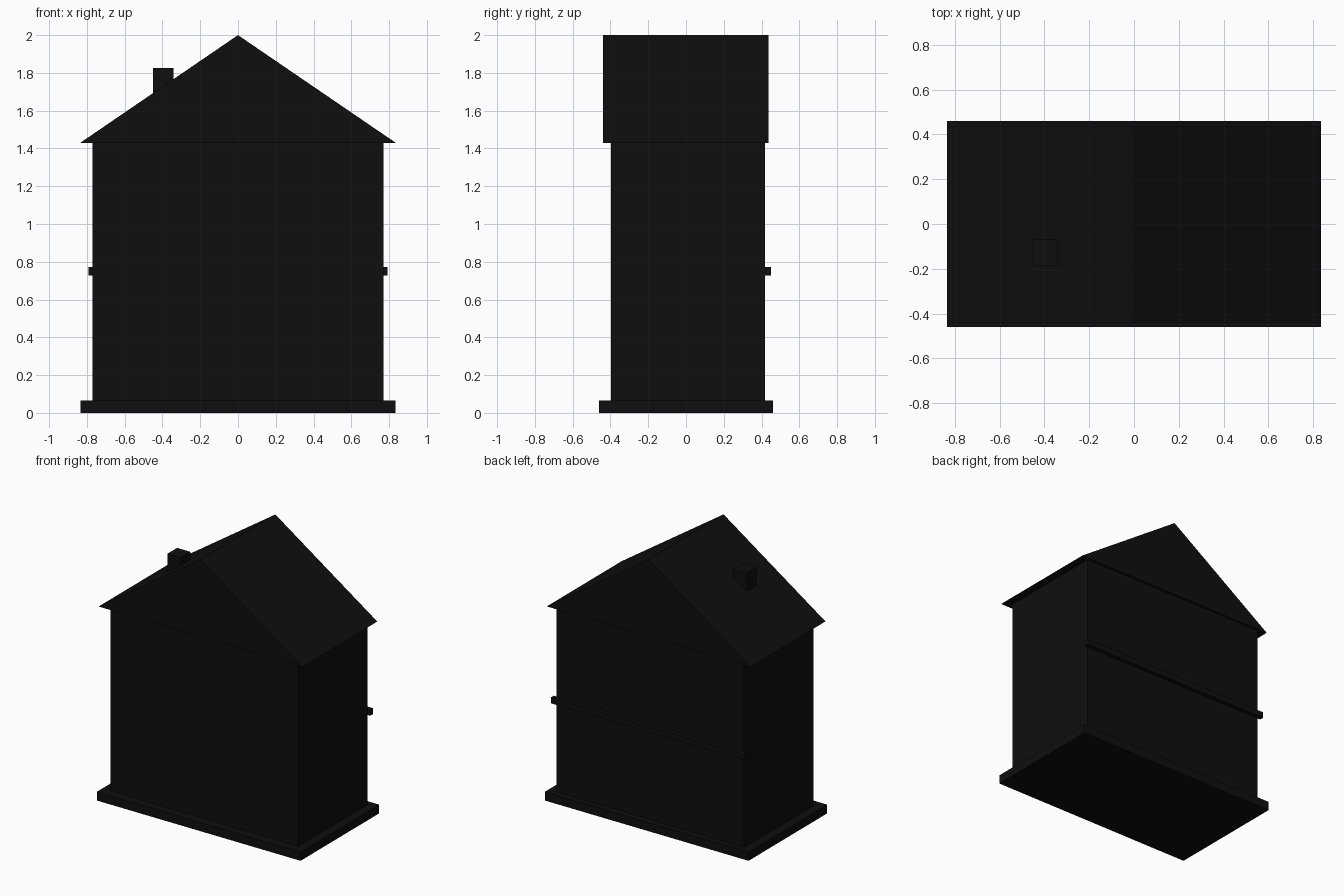
import bpy

if "Cube" in bpy.data.objects:
    bpy.data.objects.remove(bpy.data.objects["Cube"])

black = bpy.data.materials.new("near_black")
black.diffuse_color = (0.0045, 0.0045, 0.0045, 1)
black.use_nodes = True
black.node_tree.nodes["Principled BSDF"].inputs["Base Color"].default_value = black.diffuse_color


def add_mesh(name, verts, faces):
    mesh = bpy.data.meshes.new(name)
    mesh.from_pydata(verts, [], faces)
    mesh.materials.append(black)
    obj = bpy.data.objects.new(name, mesh)
    bpy.context.collection.objects.link(obj)
    return obj


def extrude_y(name, profile, y0, y1):
    """Extrude an x-z profile (counter-clockwise seen from the front)."""
    n = len(profile)
    verts = [(x, y, z) for y in (y0, y1) for x, z in profile]
    faces = [tuple(range(n)), tuple(range(2 * n - 1, n - 1, -1))]
    for i in range(n):
        j = (i + 1) % n
        faces.append((j, i, i + n, j + n))
    return add_mesh(name, verts, faces)


def box(name, x0, x1, y0, y1, z0, z1):
    return extrude_y(name, [(x0, z0), (x1, z0), (x1, z1), (x0, z1)], y0, y1)


# Ground slab and house body
box("base_slab", -0.835, 0.835, -0.46, 0.46, 0, 0.065)
box("house_body", -0.77, 0.77, -0.396, 0.418, 0.065, 1.43)

# Ledge between the storeys, on the back only
box("back_ledge", -0.792, 0.792, 0.418, 0.45, 0.728, 0.772)

# Gabled roof overhanging the walls
extrude_y("roof", [(-0.835, 1.43), (0.835, 1.43), (0, 2.0)], -0.44, 0.438)

# Chimney on the left slope
box("chimney", -0.45, -0.342, -0.185, -0.07, 1.65, 1.826)
